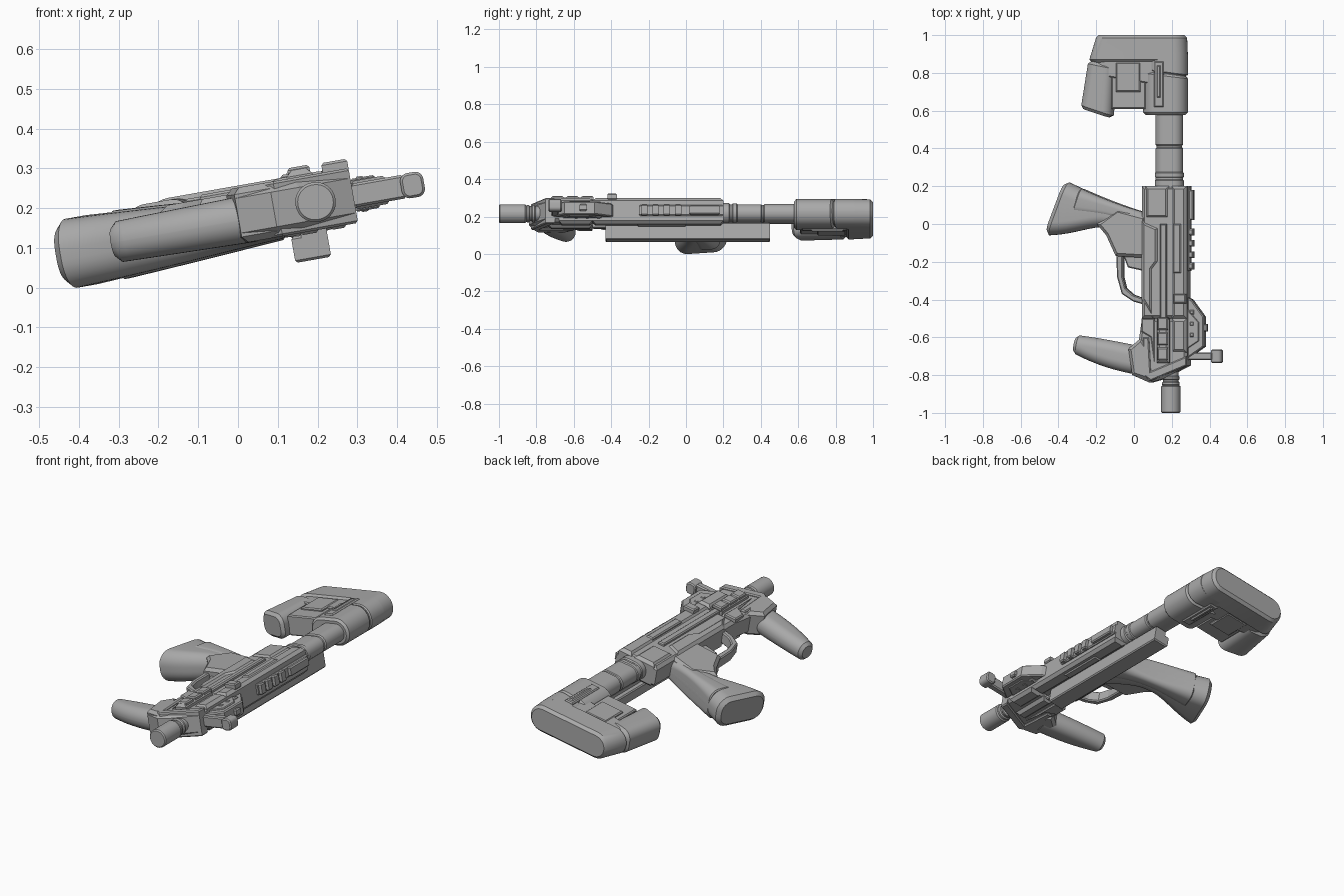
import bpy, bmesh, math
from mathutils import Matrix, Vector

cube = bpy.data.objects.get("Cube")
if cube:
    bpy.data.objects.remove(cube, do_unlink=True)

# The model lies on its side, tilted about the bore
BORE, HEIGHT, TILT = .195, .215, math.radians(10)
LAY = Matrix.Translation((BORE, 0, HEIGHT)) @ Matrix.Rotation(-TILT, 4, "Y")

# Shared edges of the receiver and half thicknesses of its layers
BELLY, TOP = .05, .29
BACK, NECK, NOSE = .2, -.5, -.8
CORE, SHELL, RIDGE = .06, .07, .076
FINE, BROAD = .006, .016

grey = bpy.data.materials.new("matte_grey")
grey.use_nodes = True
colour = (.4, .4, .4, 1)
grey.diffuse_color = colour
grey.node_tree.nodes["Principled BSDF"].inputs["Base Color"].default_value = colour


def local(point):
    """Plan position to a position in the tilted frame."""
    x, y = point
    return Vector(((x - BORE) / math.cos(TILT), y, 0))


def skin(name, rings, rim, smooth):
    """Join rings of points, close the ends and soften their rims."""
    bm = bmesh.new()
    rows = [[bm.verts.new(point) for point in ring] for ring in rings]
    for low, high in zip(rows, rows[1:]):
        for i in range(len(low)):
            bm.faces.new((low[i - 1], low[i], high[i], high[i - 1]))
    ends = [bm.faces.new(rows[0]), bm.faces.new(rows[-1])]
    bmesh.ops.recalc_face_normals(bm, faces=bm.faces)
    bmesh.ops.inset_individual(bm, faces=ends, thickness=rim, depth=rim,
                               use_even_offset=True)
    mesh = bpy.data.meshes.new(name)
    bm.to_mesh(mesh)
    bm.free()
    mesh.materials.append(grey)
    part = bpy.data.objects.new(name, mesh)
    bpy.context.collection.objects.link(part)
    part.matrix_world = LAY
    if smooth:
        bpy.ops.object.select_all(action="DESELECT")
        part.select_set(True)
        bpy.context.view_layer.objects.active = part
        bpy.ops.object.shade_smooth_by_angle(angle=math.radians(35))


def plate(name, outline, high=SHELL, low=None, rim=FINE):
    """Side outline with chamfered rims, symmetric unless low is given."""
    low = -high if low is None else low
    levels = (low + rim, high - rim)
    skin(name, [[local(p) + Vector((0, 0, w)) for p in outline] for w in levels],
         rim, False)


def box(name, x, y, high=SHELL, low=None, rim=FINE):
    outline = [(x[0], y[0]), (x[1], y[0]), (x[1], y[1]), (x[0], y[1])]
    plate(name, outline, high, low, rim)


def bezier(points, t):
    points = [local(p) for p in points]
    while len(points) > 1:
        points = [a.lerp(b, t) for a, b in zip(points, points[1:])]
    return points[0]


def rounded(a, b, thick, roundness, steps=8):
    """Rounded slab section spanning from edge a to edge b."""
    middle, half, along = (a + b) / 2, (b - a).length / 2, (b - a).normalized()
    r = roundness * min(thick, half)
    ring = []
    for quarter, (sx, sz) in enumerate(((1, 1), (-1, 1), (-1, -1), (1, -1))):
        for k in range(steps + 1):
            angle = (quarter + k / steps) * math.pi / 2
            point = middle + along * (sx * (half - r) + r * math.cos(angle))
            point.z = middle.z + sz * (thick - r) + r * math.sin(angle)
            ring.append(point)
    return ring


def sweep(name, front, rear, thick, roundness=.98, drop=0, rim=FINE, cut=0, begin=0):
    """Skin between a front and a rear curve; cut trims the front side away."""
    count = 2 if len(front) == len(rear) == 2 else 16
    rings = []
    for i in range(count):
        t = begin + (1 - begin) * i / (count - 1)
        b = bezier(rear, t)
        a = bezier(front, t).lerp(b, cut)
        a.z = b.z = -drop
        depth = thick[0] + (thick[-1] - thick[0]) * t
        rings.append(rounded(a, b, depth, roundness))
    skin(name, rings, rim, True)


def tube(name, y, height, thick, centre=BORE):
    """Round or oval length along the bore."""
    sweep(name, [(centre - height, v) for v in y], [(centre + height, v) for v in y], [thick])


def spaced(start, step, count, length):
    return [(start + i * step, start + i * step + length) for i in range(count)]


# Barrel and muzzle
tube("muzzle", (-.994, -.86), .05, .05)
tube("barrel", (-.86, -.7), .04, .04)
for span in spaced(-.85, .03, 2, .01):
    tube("barrel_ring", span, .046, .046)

# Receiver: a core with raised shells that leave grooves between them
box("receiver_core", (BELLY, TOP), (NECK, BACK), CORE, rim=BROAD)
box("receiver_rear_shell", (.07, BORE), (.03, BACK), rim=BROAD)
plate("receiver_lower_shell", [(BELLY, .02), (.14, -.02), (.14, -.2), (.11, -.24),
                               (.11, NECK), (BELLY, -.4)], rim=BROAD)
box("receiver_upper_shell", (.21, TOP), (NECK, BACK), rim=BROAD)
box("receiver_ridge", (.15, .185), (NECK, 0), RIDGE)
box("side_panel", (.22, .26), (-.26, 0), RIDGE)
box("charging_tab", (.225, TOP), (-.42, -.37), .094, CORE)

# Top strip with cooling ribs
box("top_strip", (.27, .3), (-.25, BACK), .03)
box("top_pad", (TOP, .317), (.02, .18), .025)
for span in spaced(-.24, CORE, 4, .035):
    box("top_rib", (TOP, .317), span, .03)

# Front housing with its braces and side blocks
plate("front_housing", [(BELLY, NECK), (.03, -.64), (0, NOSE), (.09, -.84),
                        (.16, -.82), (TOP, -.75), (TOP, NECK)], CORE, rim=BROAD)
plate("front_brace", [(.06, -.6), (.09, -.6), (.1, -.78), (TOP, -.7),
                      (TOP, -.75), (.1, -.83), (.06, NOSE)])
plate("front_cheek", [(BELLY, NECK), (.12, NECK), (.12, -.74), (.1, -.6), (BELLY, -.57)])
box("upper_cheek", (.21, TOP), (-.68, NECK), rim=BROAD)
box("side_block", (.135, .2), (-.735, NECK), .09, -RIDGE, rim=BROAD)
for span in spaced(-.72, .08, 3, .065):
    box("side_block_pad", (.14, BORE), span, .096, SHELL)

# Folding sight
plate("sight_bracket", [(TOP, -.39), (.31, -.4), (.375, -.49), (.375, -.65), (TOP, -.71)], .036)
plate("sight_wing", [(TOP, -.45), (.35, -.52), (.35, -.62), (TOP, -.66)], .042, rim=.004)
box("sight_arm", (TOP, .42), (-.72, -.68), .03)
sweep("sight_head", [(.41, -.73), (.41, -.67)], [(.468, -.73), (.468, -.67)], [.032], .7)
box("sight_knob", (.36, .39), (-.57, -.53), .018)
for span in spaced(-.6, CORE, 3, .025):
    box("sight_pin", (.3, .325), span, .045)

# Accessory rail on the far side
box("accessory_rail", (.12, .21), (-.43, .45), -RIDGE, -.142)
box("rail_mount", (.145, .21), (-.43, .45), -BELLY, -.1)

# Trigger group
plate("trigger_guard", [(-.09, -.15), (-.085, -.28), (-.06, -.37), (0, -.41), (.07, -.43),
                        (.07, -.4), (0, -.375), (-.04, -.34), (-.055, -.28), (-.055, -.15)],
      .032)
plate("trigger", [(-.06, -.15), (-.03, -.23), (.06, -.25), (.06, -.15)], .018)

# Pistol grip with a raised rear shell and a root that meets the guard
grip_front = [(-.45, -.06), (-.2, -.05), (-.12, .1), (.1, -.22)]
grip_rear = [(-.345, .22), (-.1, .1), (.1, .05)]
sweep("pistol_grip", grip_front, grip_rear, (.088, .056), .85, drop=.02, rim=.02)
sweep("grip_rear_shell", grip_front, grip_rear, (.092, CORE), .7, drop=.02, cut=.4, begin=.15)
plate("grip_root", [(-.19, 0), (-.14, -.06), (-.09, -.17), (.07, -.18), (.07, .04), (-.08, .08)],
      .057, rim=BROAD)

# Forward grip and its collar
sweep("forward_grip", [(-.31, -.69), (-.16, -.77), (.03, NOSE)],
      [(-.29, -.59), (-.14, -.61), (.04, -.65)], [.052, CORE], drop=.012, rim=BROAD)
plate("forward_grip_collar", [(-.02, -.66), (BELLY, -.6), (.09, -.66), (.09, -.83), (0, NOSE)],
      rim=BROAD)

# Stock tube, slightly below the bore
LOWER = .187
tube("stock_collar", (BACK - .02, .23), RIDGE, .054, LOWER)
tube("stock_collar_ring", (.25, .27), RIDGE, .052, LOWER)
tube("stock_tube_front", (BACK, .4), .072, .047, LOWER)
tube("stock_tube_core", (.3, .5), .066, .043, LOWER)
tube("stock_tube_rear", (.42, .6), .072, .049, LOWER)

# Shoulder stock: butt, main block, toe and the web between them
sweep("stock_butt", [(-.2, .985), (-.235, .87)], [(.28, .985), (.285, .87)], [.075], rim=.015)
sweep("stock_butt_step", [(.07, .9), (.07, .82)], [(.285, .9), (.285, .79)], [.075])
sweep("stock_core", [(-.2, .9), (-.22, .8)], [(.275, .9), (.275, .72)], [.064])
sweep("stock_main", [(BELLY, .8), (BELLY, .59)], [(.284, .77), (.284, .59)],
      [.075], rim=.012)
sweep("stock_toe", [(-.24, .85), (-.275, .63)], [(-.095, .82), (-.11, .575)],
      [SHELL], .75, rim=BROAD)
box("stock_web", (-.11, SHELL), (.61, .88), .056)
box("stock_web_panel", (-.085, .045), (.7, .855), .068)
box("stock_latch", (.12, .17), (.62, .86), .082)
box("stock_latch_bar", (.135, .155), (.67, .84), .088)
